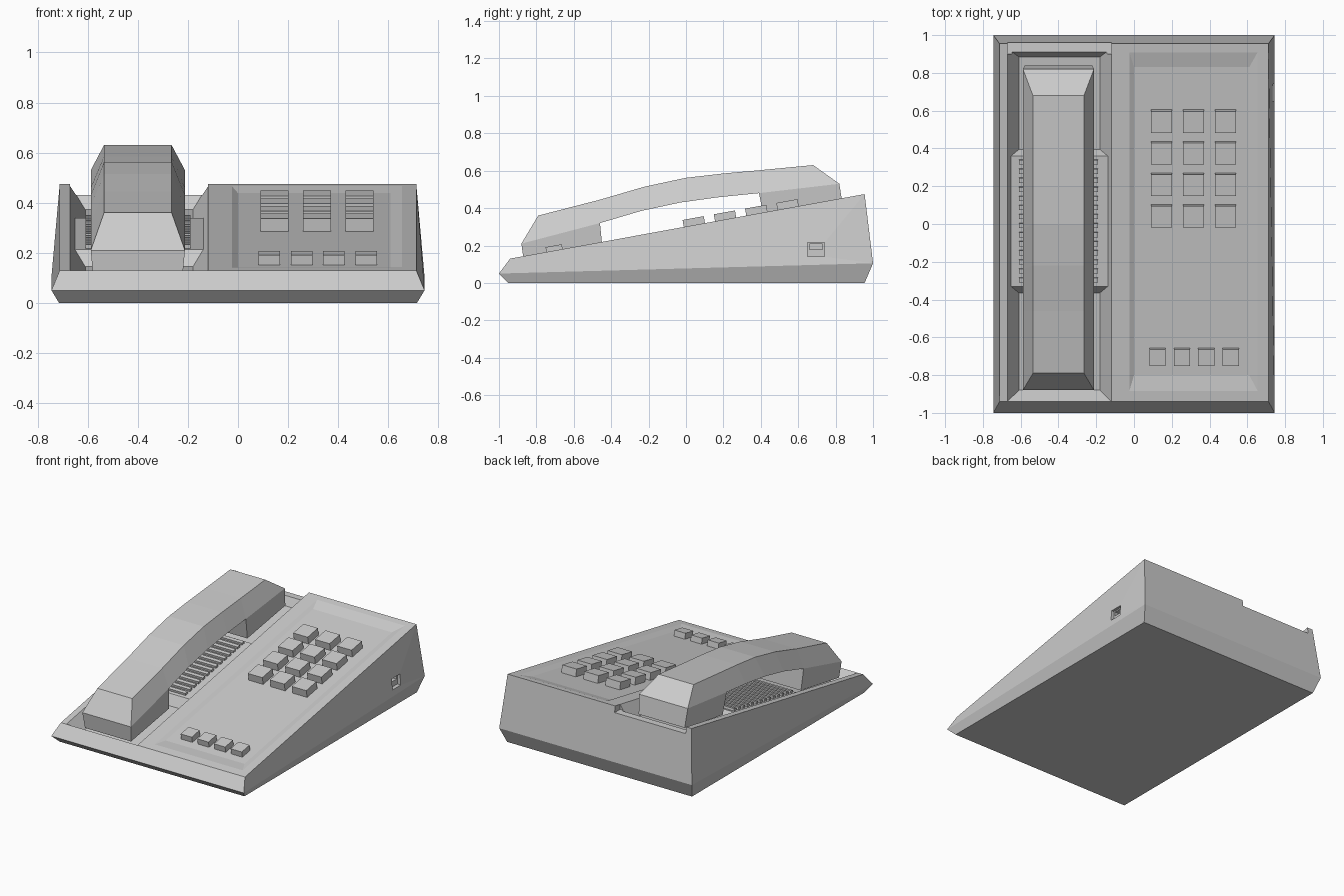
import bpy, bmesh, math

if "Cube" in bpy.data.objects:
    bpy.data.objects.remove(bpy.data.objects["Cube"])

SLOPE = 0.182
TILT = math.atan(SLOPE)
HX = -0.40  # handset centre line


def top_z(y, depth=0.0):
    """Height of the sloping top of the body, lowered by depth."""
    return 0.13 + SLOPE * (y + 0.94) - depth


def loft(name, rings):
    """Closed solid skinned through rings of equal length."""
    bm = bmesh.new()
    rows = [[bm.verts.new(p) for p in r] for r in rings]
    n = len(rows[0])
    for a, b in zip(rows, rows[1:]):
        for i in range(n):
            j = (i + 1) % n
            bm.faces.new((a[i], a[j], b[j], b[i]))
    bm.faces.new(rows[0])
    bm.faces.new(rows[-1])
    bmesh.ops.recalc_face_normals(bm, faces=bm.faces)
    me = bpy.data.meshes.new(name)
    bm.to_mesh(me)
    bm.free()
    ob = bpy.data.objects.new(name, me)
    bpy.context.collection.objects.link(ob)
    return ob


def rect(x0, x1, y0, y1, z0, z1):
    """Rectangle whose front edge is at z0 and back edge at z1."""
    return [(x0, y0, z0), (x1, y0, z0), (x1, y1, z1), (x0, y1, z1)]


def slope_rect(x0, x1, y0, y1, depth):
    return rect(x0, x1, y0, y1, top_z(y0, depth), top_z(y1, depth))


def box(name, x0, x1, y0, y1, z0, z1):
    return loft(name, [rect(x0, x1, y0, y1, z0, z0), rect(x0, x1, y0, y1, z1, z1)])


def tilted_box(name, x, y, w, l, low, high):
    """Box standing square on the slope, from offset low to offset high."""
    ob = box(name, -w / 2, w / 2, -l / 2, l / 2, low, high)
    ob.location = (x, y, top_z(y))
    ob.rotation_euler.x = TILT
    return ob


def cut(target, cutter):
    mod = target.modifiers.new("cut", "BOOLEAN")
    mod.operation = "DIFFERENCE"
    mod.solver = "EXACT"
    mod.object = cutter
    cutter.hide_render = True
    bpy.context.view_layer.objects.active = target
    bpy.ops.object.modifier_apply(modifier=mod.name)
    bpy.data.objects.remove(cutter)


# Wedge-shaped body
body = loft("body", [
    rect(-0.715, 0.715, -0.95, 0.955, 0, 0),
    rect(-0.745, 0.745, -1.0, 1.0, 0.05, 0.105),
    rect(-0.712, 0.712, -0.94, 0.955, 0.13, top_z(0.955)),
])

# Handset trough and the notch in its rear rim
cut(body, loft("trough_cutter", [
    slope_rect(-0.61, -0.18, -0.88, 0.885, 0.09),
    slope_rect(-0.673, -0.117, -0.943, 0.932, -0.0045),
]))
cut(body, box("notch_cutter", -0.67, -0.12, 0.90, 1.1, 0.43, 0.6))

# Shallow bevelled key panel
cut(body, loft("panel_cutter", [
    slope_rect(0.0, 0.61, -0.80, 0.83, 0.014),
    slope_rect(-0.027, 0.659, -0.892, 0.917, -0.0014),
]))

# Line socket in the right side
cut(body, box("socket_cutter", 0.715, 0.8, 0.65, 0.74, 0.14, 0.215))
cut(body, box("socket_hole_cutter", 0.66, 0.75, 0.66, 0.73, 0.178, 0.207))

# Raised platform between the two cups of the trough
loft("cradle_platform", [
    slope_rect(-0.63, -0.16, -0.37, 0.40, 0.10),
    slope_rect(-0.653, -0.137, -0.33, 0.36, 0.028),
])

# Ribs across the platform
for i in range(14):
    tilted_box(f"cradle_rib_{i + 1}", HX, -0.30 + i * 0.048, 0.42, 0.025, -0.04, -0.012)

# Main keypad
for r in range(4):
    for c in range(3):
        tilted_box(f"key_{r + 1}_{c + 1}", 0.145 + 0.17 * c, 0.045 + 0.167 * r,
                   0.112, 0.115, -0.02, 0.038)

# Function keys
for c in range(4):
    tilted_box(f"function_key_{c + 1}", 0.125 + 0.129 * c, -0.703, 0.086, 0.088, -0.02, 0.026)

# Handset grip: top edge (y, z), lower edge (y, z) at each station
stations = [
    (-0.79, 0.36, -0.88, 0.21),
    (-0.46, 0.445, -0.46, 0.32),
    (-0.22, 0.515, -0.24, 0.385),
    (0.00, 0.562, -0.03, 0.43),
    (0.20, 0.585, 0.18, 0.459),
    (0.41, 0.604, 0.39, 0.48),
    (0.68, 0.63, 0.82, 0.53),
]
loft("handset_grip", [
    [(HX - 0.135, ty, tz), (HX + 0.135, ty, tz), (HX + 0.188, ly, lz), (HX - 0.188, ly, lz)]
    for ty, tz, ly, lz in stations
])

# Mouthpiece and earpiece blocks under the grip
loft("handset_mouthpiece", [
    rect(HX - 0.178, HX + 0.178, -0.865, -0.445, 0.10, 0.17),
    rect(HX - 0.188, HX + 0.188, -0.88, -0.46, 0.21, 0.32),
])
loft("handset_earpiece", [
    rect(HX - 0.178, HX + 0.178, 0.42, 0.84, 0.33, 0.40),
    rect(HX - 0.188, HX + 0.188, 0.39, 0.82, 0.48, 0.53),
])
